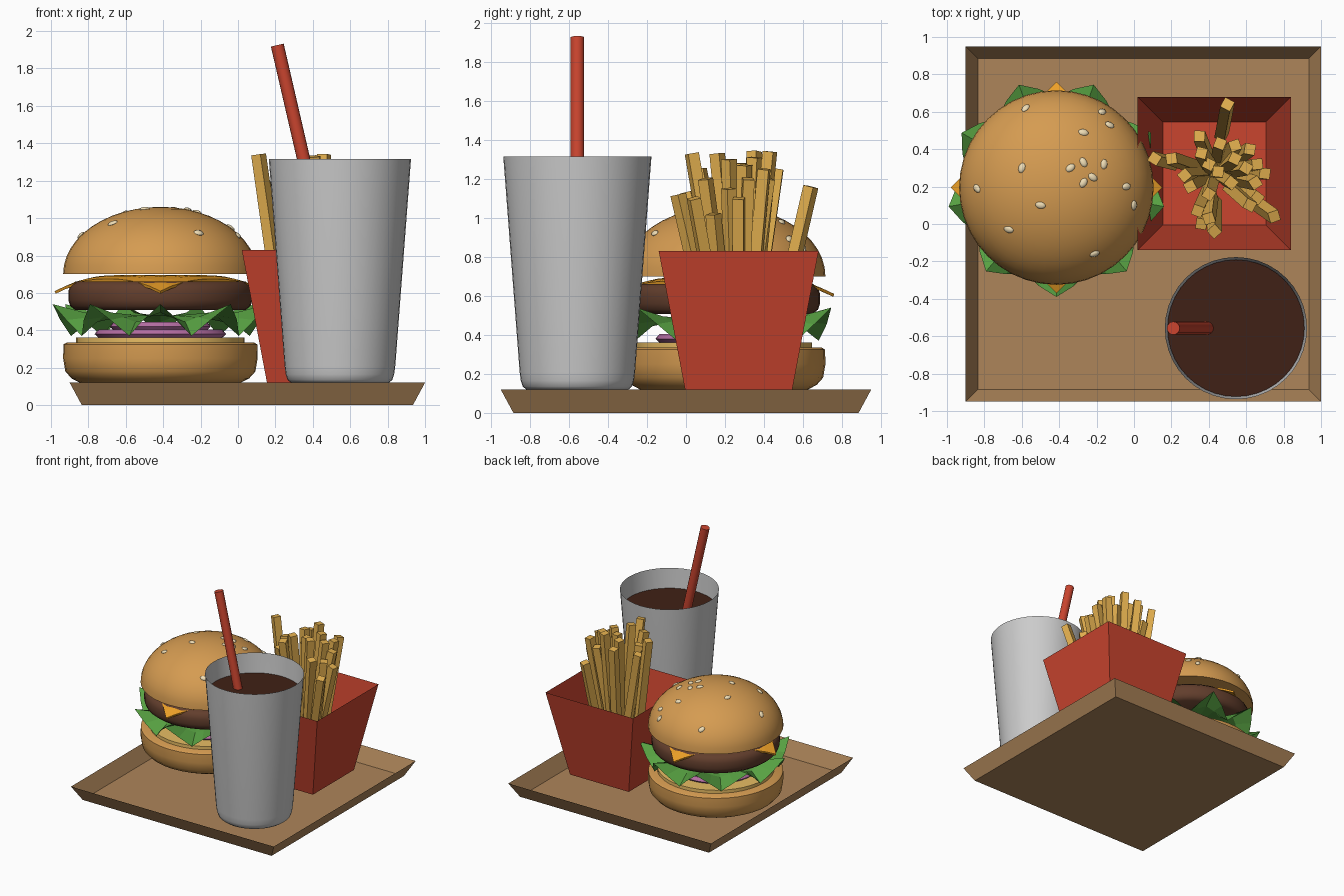
import bpy, bmesh, random
from math import sin, cos, pi, sqrt, radians
from mathutils import Vector, Matrix

if "Cube" in bpy.data.objects:
    bpy.data.objects.remove(bpy.data.objects["Cube"])

random.seed(4)
BX, BY = -0.415, 0.195      # burger centre
FX, FY = 0.43, 0.27         # fries centre
CX, CY = 0.545, -0.557      # cup centre


def material(name, rgb):
    m = bpy.data.materials.new(name)
    m.diffuse_color = [(c / 255) ** 2.2 for c in rgb] + [1]
    m.use_nodes = True
    m.node_tree.nodes["Principled BSDF"].inputs["Base Color"].default_value = m.diffuse_color
    return m


BUN = material("bun", (212, 154, 82))
RED = material("red_card", (200, 70, 50))
FRY = material("potato", (226, 174, 80))
WOOD = material("tray_brown", (172, 132, 90))
GREEN = material("lettuce_green", (88, 160, 68))
MEAT = material("meat", (98, 64, 48))
CHEESE = material("cheese_orange", (238, 160, 44))
SAUCE = material("sauce_cream", (232, 188, 100))
ONION = material("onion_purple", (178, 108, 160))
SEED = material("seed_cream", (238, 220, 180))
COLA = material("drink_brown", (66, 38, 28))


def finish(name, bm, mat=None, smooth=False, fix=True):
    bmesh.ops.remove_doubles(bm, verts=bm.verts, dist=1e-5)
    if fix:
        bmesh.ops.recalc_face_normals(bm, faces=bm.faces)
    me = bpy.data.meshes.new(name)
    bm.to_mesh(me)
    bm.free()
    ob = bpy.data.objects.new(name, me)
    bpy.context.collection.objects.link(ob)
    if mat:
        me.materials.append(mat)
    if smooth:
        bpy.ops.object.select_all(action='DESELECT')
        ob.select_set(True)
        bpy.context.view_layer.objects.active = ob
        bpy.ops.object.shade_smooth_by_angle(angle=radians(40))
    return ob


def lathe(name, profile, cx, cy, mat=None, seg=40):
    bm = bmesh.new()
    vs = [bm.verts.new((cx + r, cy, z)) for r, z in profile]
    es = [bm.edges.new(p) for p in zip(vs, vs[1:])]
    bmesh.ops.spin(bm, geom=vs + es, cent=(cx, cy, 0), axis=(0, 0, 1),
                   angle=2 * pi, steps=seg)
    return finish(name, bm, mat, True)


def open_box(name, cx, cy, low, high, z0, z1, mat):
    """Square sheet box with an open top and flared walls."""
    bm = bmesh.new()
    sq = [(-1, -1), (1, -1), (1, 1), (-1, 1)]
    a = [bm.verts.new((cx + x * low[0], cy + y * low[1], z0)) for x, y in sq]
    b = [bm.verts.new((cx + x * high[0], cy + y * high[1], z1)) for x, y in sq]
    bm.faces.new(a[::-1])
    for i in range(4):
        j = (i + 1) % 4
        bm.faces.new((a[i], a[j], b[j], b[i]))
    return finish(name, bm, mat, fix=False)


def add_stick(bm, p, q, width, twist):
    """Square bar from p to q."""
    d = q - p
    rot = d.to_track_quat('Z', 'Y').to_matrix().to_4x4()
    mat = (Matrix.Translation((p + q) / 2) @ rot @ Matrix.Rotation(twist, 4, 'Z')
           @ Matrix.Diagonal((width, width, d.length, 1)))
    bmesh.ops.create_cube(bm, size=1, matrix=mat)


# Tray
open_box("tray", 0.05, 0, (0.885, 0.885), (0.95, 0.95), 0, 0.12, WOOD)

# Buns
lathe("bottom_bun", [(0, .12), (.43, .12), (.475, .143), (.508, .18), (.52, .25),
                     (.518, .325), (.5, .335), (0, .335)], BX, BY, BUN)
dome = [(.52 * cos(i * pi / 24), .70 + .36 * sin(i * pi / 24)) for i in range(12)]
lathe("top_bun", [(0, .70)] + dome + [(0, 1.06)], BX, BY, BUN)

# Fillings
lathe("sauce_layer", [(0, .33), (.45, .33), (.45, .362), (0, .362)], BX, BY, SAUCE)
lathe("onion_large", [(0, .36), (.33, .36), (.352, .38), (.33, .405), (0, .405)],
      BX, BY, ONION)
lathe("onion_small", [(0, .40), (.25, .40), (.27, .42), (.25, .445), (0, .445)],
      BX, BY - .03, ONION)
lathe("patty", [(0, .508), (.455, .508), (.482, .53), (.492, .56), (.492, .61),
                (.482, .64), (.455, .662), (0, .662)], BX, BY, MEAT)

# Lettuce: nine-wave frilled leaf
bm = bmesh.new()
rings = []
for r, z, ar, az in ((.2, .48, 0, 0), (.40, .47, .01, .025), (.535, .455, .05, .085)):
    ring = []
    for i in range(36):
        t = -pi / 2 + i * 2 * pi / 36
        c = cos(9 * (t + pi / 2))
        ring.append(bm.verts.new((BX + (r + ar * c) * cos(t),
                                  BY + (r + ar * c) * sin(t), z + az * c)))
    rings.append(ring)
bm.faces.new(rings[0])
for a, b in zip(rings, rings[1:]):
    for i in range(36):
        j = (i + 1) % 36
        bm.faces.new((a[i], b[i], b[j], a[j]))
finish("lettuce", bm, GREEN)

# Cheese slice with drooping corners
bm = bmesh.new()
bmesh.ops.create_grid(bm, x_segments=10, y_segments=10, size=.4)
for v in bm.verts:
    r = v.co.length
    v.co.z = .695 - .085 * max(0, (r - .25) / .315) ** 2
    v.co = Matrix.Rotation(pi / 4, 3, 'Z') @ v.co + Vector((BX, BY, 0))
cheese = finish("cheese_slice", bm, CHEESE)
mod = cheese.modifiers.new("thickness", 'SOLIDIFY')
mod.thickness = .015
mod.offset = -1

# Sesame seeds
bm = bmesh.new()
for x, y in ((-.58, .62), (-.27, .49), (-.17, .6), (-.13, .53), (-.6, .3), (-.34, .3),
             (-.27, .33), (-.16, .32), (-.27, .22), (-.22, .25), (-.04, .2), (-.84, .19),
             (-.5, .1), (0, .1), (-.67, -.03), (-.21, -.16)):
    dx, dy = x - BX, y - BY
    h = .36 * sqrt(max(0, 1 - (dx * dx + dy * dy) / .52 ** 2))
    n = Vector((dx / .27, dy / .27, h / .13)).normalized()
    m = (Matrix.Translation((x, y, .70 + h)) @ n.to_track_quat('Z', 'Y').to_matrix().to_4x4()
         @ Matrix.Rotation(random.uniform(0, pi), 4, 'Z') @ Matrix.Diagonal((.028, .019, .011, 1)))
    bmesh.ops.create_uvsphere(bm, u_segments=10, v_segments=6, radius=1, matrix=m)
finish("sesame_seeds", bm, SEED, True)

# Fries carton and fries
open_box("fries_carton", FX, FY, (.275, .275), (.41, .41), .12, .83, RED)
tops = [(.50, .64, 1.16), (.11, .35, 1.34), (.20, .35, 1.20), (.35, .47, 1.25),
        (.46, .43, 1.34), (.54, .42, 1.20), (.62, .40, 1.25), (.36, .38, 1.29),
        (.66, .32, 1.20), (.60, .30, 1.27), (.70, .27, 1.10), (.52, .22, 1.30),
        (.65, .22, 1.15), (.75, .04, 1.10), (.62, .10, 1.20), (.40, .16, 1.33),
        (.34, .07, 1.25), (.40, .03, 1.33), (.43, -.04, 1.12), (.30, .20, 1.20),
        (.27, .26, 1.15), (.45, .28, 1.28), (.40, .32, 1.20), (.54, .35, 1.31),
        (.66, .14, 1.02), (.36, .0, 1.13)]
bm = bmesh.new()
for x, y, z in tops:
    k = .68 if x < .15 else random.uniform(.3, .6)
    base = Vector((FX + k * (x - FX), FY + k * (y - FY), z - .72))
    add_stick(bm, base, Vector((x, y, z)), .058, random.uniform(0, pi / 2))
finish("fries", bm, FRY)

# Drink cup, drink and straw
lathe("cup", [(0, .12), (.262, .12), (.28, .135), (.29, .165), (.296, .21), (.38, 1.315)],
      CX, CY)
lathe("drink", [(0, 1.15), (.366, 1.15)], CX, CY, COLA)
top, low = Vector((.21, -.557, 1.925)), Vector((.516, -.557, .6))
bm = bmesh.new()
d = top - low
bmesh.ops.create_cone(bm, cap_ends=True, segments=16, radius1=.035, radius2=.035, depth=d.length,
                      matrix=Matrix.Translation((top + low) / 2)
                      @ d.to_track_quat('Z', 'Y').to_matrix().to_4x4())
finish("straw", bm, RED, True)
